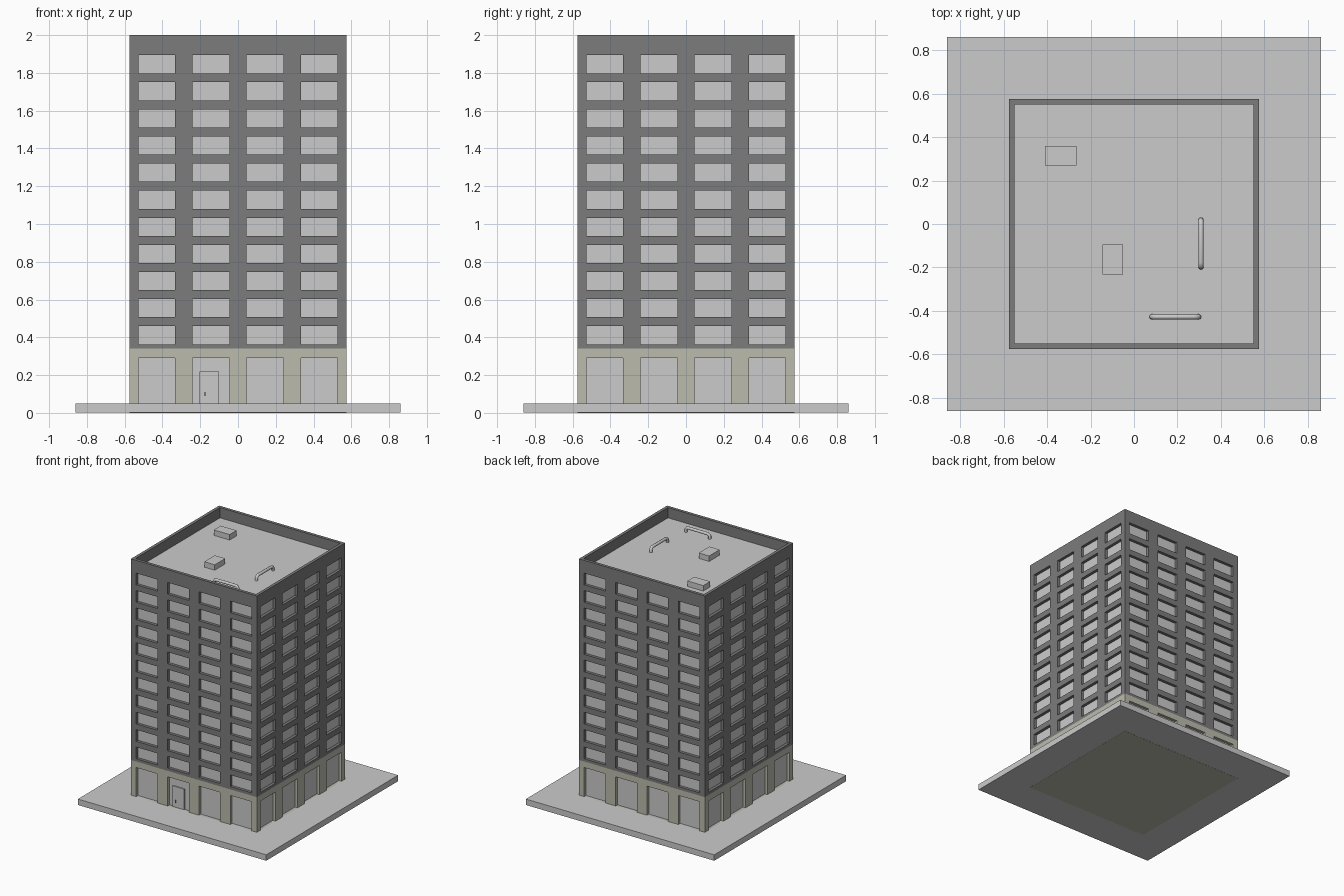
import bpy, bmesh
from math import cos, sin, pi

if "Cube" in bpy.data.objects:
    bpy.data.objects.remove(bpy.data.objects["Cube"])


def material(name, rgb):
    m = bpy.data.materials.new(name)
    m.diffuse_color = (*rgb, 1)
    m.use_nodes = True
    m.node_tree.nodes["Principled BSDF"].inputs["Base Color"].default_value = m.diffuse_color
    return m


DARK = material("dark_wall", (0.2, 0.2, 0.2))
BEIGE = material("ground_stone", (0.5, 0.5, 0.42))


def finish(name, bm, mat=None):
    me = bpy.data.meshes.new(name)
    bm.to_mesh(me)
    bm.free()
    ob = bpy.data.objects.new(name, me)
    bpy.context.collection.objects.link(ob)
    if mat:
        me.materials.append(mat)
    return ob


def box(name, lo, hi, mat=None):
    bm = bmesh.new()
    for v in bmesh.ops.create_cube(bm, size=1)["verts"]:
        v.co = [(a + b) / 2 + c * (b - a) for a, b, c in zip(lo, hi, v.co)]
    return finish(name, bm, mat)


W, T = 0.575, 0.025          # half width and wall thickness
COLS = [-0.43, -0.143, 0.143, 0.43]
HALF = 0.097                 # half window width


def facade(name, zs, mat):
    """Four walls; every odd cell of the column/level grid is an opening."""
    xs = [-W] + [c + s * HALF for c in COLS for s in (-1, 1)] + [W]
    bm = bmesh.new()
    for side in range(4):
        c, s = round(cos(side * pi / 2)), round(sin(side * pi / 2))
        for i in range(len(xs) - 1):
            for j in range(len(zs) - 1):
                if i % 2 and j % 2:
                    continue
                corners = [(xs[i], zs[j]), (xs[i + 1], zs[j]),
                           (xs[i + 1], zs[j + 1]), (xs[i], zs[j + 1])]
                bm.faces.new([bm.verts.new((c * x + s * W, s * x - c * W, z))
                              for x, z in corners])
    bmesh.ops.remove_doubles(bm, verts=bm.verts, dist=0.0005)
    ob = finish(name, bm, mat)
    mod = ob.modifiers.new("thickness", "SOLIDIFY")
    mod.thickness = T
    mod.offset = -1
    mod.use_even_offset = True
    return ob


# Paved slab and footing
box("paved_slab", (-0.86, -0.86, 0.001), (0.86, 0.86, 0.05))
box("footing", (-W, -W, 0), (W, W, 0.04), BEIGE)

# Walls with window openings
facade("ground_floor_wall", [0.03, 0.05, 0.29, 0.34], BEIGE)
levels = [0.34]
for row in range(11):
    z = 0.363 + row * 0.1435
    levels += [z, z + 0.096]
facade("upper_wall", levels + [2.0], DARK)

# Inner block: window panes and flat roof
G, ROOF = W - T + 0.001, 1.915
box("window_panes_and_roof", (-G, -G, 0.045), (G, G, ROOF))

# Entrance door and handle
box("entrance_door", (-0.205, -0.56, 0.05), (-0.1, -0.54, 0.22))
box("door_handle", (-0.178, -0.568, 0.09), (-0.173, -0.555, 0.11), DARK)

# Rooftop units
box("roof_unit_back", (-0.41, 0.27, ROOF - 0.005), (-0.265, 0.36, ROOF + 0.045))
box("roof_unit_middle", (-0.145, -0.232, ROOF - 0.005), (-0.05, -0.095, ROOF + 0.045))


def pipe(name, start, end):
    """Low pipe that bends down into the roof at both ends."""
    cu = bpy.data.curves.new(name, "CURVE")
    cu.dimensions = "3D"
    cu.bevel_depth = 0.012
    cu.bevel_resolution = 2
    cu.use_fill_caps = True
    sp = cu.splines.new("POLY")
    path = [(0, -0.005), (0, 0.02), (0.04, 0.032), (0.1, 0.036)]
    path += [(1 - t, h) for t, h in reversed(path)]
    sp.points.add(len(path) - 1)
    for p, (t, h) in zip(sp.points, path):
        x, y = (a + t * (b - a) for a, b in zip(start, end))
        p.co = (x, y, ROOF + h, 1)
    bpy.context.collection.objects.link(bpy.data.objects.new(name, cu))


pipe("roof_pipe_side", (0.308, -0.198), (0.308, 0.018))
pipe("roof_pipe_front", (0.082, -0.427), (0.298, -0.427))
